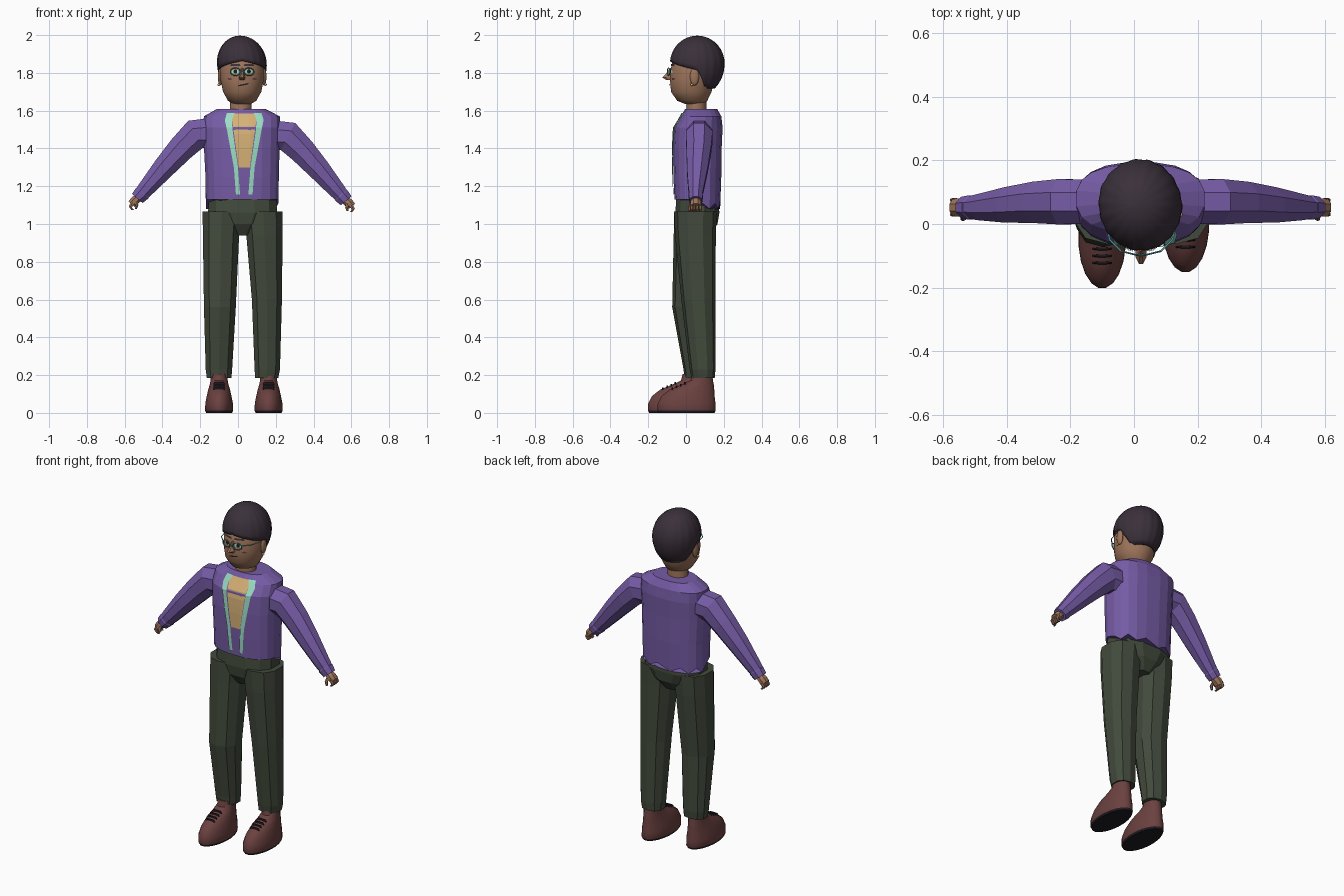
import bpy, bmesh, math
from mathutils import Vector
from mathutils.bvhtree import BVHTree

if "Cube" in bpy.data.objects:
    bpy.data.objects.remove(bpy.data.objects["Cube"])


def material(name, *rgb):
    lin = [((c / 255 + 0.055) / 1.055) ** 2.4 for c in rgb] + [1]
    m = bpy.data.materials.new(name)
    m.use_nodes = True
    m.diffuse_color = lin
    bsdf = m.node_tree.nodes["Principled BSDF"]
    bsdf.inputs["Base Color"].default_value = lin
    bsdf.inputs["Roughness"].default_value = 0.8
    return m


SKIN = material("brown skin", 158, 117, 91)
HAIR = material("dark hair", 58, 48, 58)
PURPLE = material("purple knit", 118, 92, 166)
PANTS = material("dark olive cloth", 66, 74, 60)
SHOE = material("brown leather", 106, 65, 63)
DARK = material("near black", 30, 26, 32)
MINT = material("mint trim", 155, 222, 196)
TAN = material("tan shirt", 214, 177, 118)
TEAL = material("teal frame", 75, 150, 155)
GOLD = material("gold", 225, 190, 120)


def finish(name, bm, mats, smooth=False):
    bmesh.ops.recalc_face_normals(bm, faces=bm.faces)
    me = bpy.data.meshes.new(name)
    tree = BVHTree.FromBMesh(bm)
    bm.to_mesh(me)
    bm.free()
    ob = bpy.data.objects.new(name, me)
    bpy.context.collection.objects.link(ob)
    for m in mats:
        me.materials.append(m)
    if smooth:
        bpy.ops.object.select_all(action="DESELECT")
        ob.select_set(True)
        bpy.context.view_layer.objects.active = ob
        bpy.ops.object.shade_smooth_by_angle(angle=math.radians(40))
    return ob, tree


def skin_rings(bm, loops, caps=True):
    n = len(loops[0])
    for lo, hi in zip(loops, loops[1:]):
        for i in range(n):
            bm.faces.new((lo[i], lo[(i + 1) % n], hi[(i + 1) % n], hi[i]))
    if caps:
        bm.faces.new(loops[0])
        bm.faces.new(loops[-1])


def loft(name, rings, mats, n=12, p=1.0, s=1, smooth=False, edit=None):
    """Rings are x, y, z, half width, half depth and an optional tilt in degrees."""
    bm = bmesh.new()
    loops = []
    for x, y, z, a, b, *tilt in rings:
        t = math.radians(tilt[0]) if tilt else 0
        u = Vector((s * math.cos(t), 0, math.sin(t)))
        loop = []
        for i in range(n):
            w = 2 * math.pi * (i + 0.5) / n
            c, d = math.cos(w), math.sin(w)
            c, d = math.copysign(abs(c) ** p, c), math.copysign(abs(d) ** p, d)
            loop.append(bm.verts.new(Vector((x, y, z)) + u * a * c + Vector((0, b * d, 0))))
        loops.append(loop)
    skin_rings(bm, loops)
    if edit:
        edit(bm, loops)
    return finish(name, bm, mats, smooth)


def patch(name, tree, rows, mat, slope=0.0, cols=6, sub=5, lift=0.004):
    """Thin painted shape laid on the front of a surface; rows are z, left x, right x."""
    bm = bmesh.new()
    grid = []
    steps = [(r, q, k / sub) for r, q in zip(rows, rows[1:]) for k in range(sub)]
    for r, q, t in steps + [(rows[-1], rows[-1], 0)]:
        z, x0, x1 = (a + (b - a) * t for a, b in zip(r, q))
        line = []
        for j in range(cols + 1):
            x = x0 + (x1 - x0) * j / cols
            zz = z + slope * (x - rows[0][1])
            hit = tree.ray_cast(Vector((x, -1, zz)), Vector((0, 1, 0)))[0]
            line.append(bm.verts.new((x, hit.y - lift, zz)))
        grid.append(line)
    for a, b in zip(grid, grid[1:]):
        for j in range(cols):
            bm.faces.new((a[j], a[j + 1], b[j + 1], b[j]))
    return finish(name, bm, [mat])


def disc_rows(x, z, rx, rz):
    return [(z + rz * math.cos(a), x - rx * math.sin(a), x + rx * math.sin(a))
            for a in (math.pi * (0.04 + 0.92 * k / 8) for k in range(9))]


def ball(name, loc, size, mat):
    bm = bmesh.new()
    bmesh.ops.create_uvsphere(bm, u_segments=14, v_segments=8, radius=1)
    for v in bm.verts:
        v.co = Vector(loc) + v.co * Vector(size)
    finish(name, bm, [mat], True)


# Jacket body with a ragged hem that hangs lower at the back
def ragged_hem(bm, loops):
    for i, v in enumerate(loops[0]):
        if v.co.y > 0.07:
            v.co.z -= 0.05 if i % 2 else 0.02


torso_rings = [(.022, .06, 1.13, .194, .122), (.022, .06, 1.25, .196, .128),
               (.02, .06, 1.40, .202, .13), (.02, .065, 1.51, .205, .13),
               (.02, .08, 1.57, .203, .108), (.017, .08, 1.61, .128, .085)]
torso, torso_tree = loft("jacket_body", torso_rings, [PURPLE], n=20, p=0.8, edit=ragged_hem)

# Shirt front and jacket trim
MID = .033
patch("shirt_front", torso_tree,
      [(1.585, MID - .07, MID + .07), (1.52, MID - .06, MID + .06), (1.30, MID - .03, MID + .03)], TAN, lift=.003)
trim = [(1.588, .05, .092), (1.55, .066, .103), (1.50, .062, .092), (1.30, .033, .055), (1.155, .022, .044)]
for side, s in (("left", 1), ("right", -1)):
    patch(side + "_trim", torso_tree, [(z, MID + s * a, MID + s * b) for z, a, b in trim], MINT, lift=.006)

# Arms, cuffs and hands
for side, s, dz in (("left", 1, -.012), ("right", -1, 0)):
    def at(dx, y, z, *rest):
        return (.02 + s * dx, y, z + dz, *rest)
    loft(side + "_sleeve", [at(.16, .07, 1.48, .088, .075, 90), at(.245, .07, 1.475, .088, .077, 62),
                            at(.32, .068, 1.40, .076, .07, 42), at(.41, .06, 1.30, .064, .06, 40),
                            at(.50, .053, 1.195, .049, .044, 40), at(.535, .052, 1.155, .042, .036, 40)],
         [PURPLE], n=8, s=s)
    loft(side + "_cuff", [at(.52, .052, 1.17, .04, .036, 40), at(.528, .052, 1.162, .046, .041, 40),
                          at(.553, .052, 1.135, .04, .036, 40)], [PURPLE], n=8, s=s)
    loft(side + "_palm", [at(.54, .052, 1.145, .024, .022, 40), at(.565, .052, 1.125, .026, .03, 40),
                          at(.583, .052, 1.105, .024, .03, 40)], [SKIN], n=8, s=s)
    for k in range(4):
        y = .03 + .015 * k
        loft(f"{side}_finger_{k + 1}", [at(.578, y, 1.115, .011, .007, 40), at(.59, y, 1.09, .01, .007, 15),
                                        at(.578, y, 1.075, .008, .006, 0)], [SKIN], n=6, s=s)
    loft(side + "_thumb", [at(.56, .03, 1.12, .01, .01), at(.555, .018, 1.10, .009, .008),
                           at(.56, .016, 1.08, .006, .006)], [SKIN], n=6, s=s)

# Trousers
loft("trouser_seat", [(.022, .06, .94, .05, .07), (.024, .06, 1.0, .13, .11), (.024, .06, 1.06, .187, .12),
                      (.024, .06, 1.14, .185, .114)], [PANTS], n=12, p=0.8)
legs = {"left": [(.152, .09, .185, .064, .062), (.155, .088, .23, .07, .068), (.153, .065, .6, .083, .09),
                 (.14, .05, .94, .1, .108), (.134, .05, 1.065, .107, .113)],
        "right": [(-.1, .05, .185, .068, .058), (-.101, .05, .23, .073, .063), (-.096, .02, .56, .088, .093),
                  (-.09, .045, .94, .1, .11), (-.085, .05, 1.065, .107, .113)]}
for side, rings in legs.items():
    loft(side + "_trouser_leg", rings, [PANTS], n=10, p=0.85)


# Shoes with dark soles and laces
def dark_bottom(bm, loops):
    bm.faces.ensure_lookup_table()
    for f in bm.faces:
        if f.calc_center_median().z < .012:
            f.material_index = 1


for side, x, y in (("left", .162, .003), ("right", -.1, -.047)):
    profile = [(0, 0, .07, .15), (0, .012, .075, .156), (0, .05, .074, .155), (.008, .09, .066, .142),
               (.03, .125, .058, .118), (.06, .15, .05, .085), (.08, .172, .046, .06), (.083, .205, .045, .055)]
    shoe, tree = loft(side + "_shoe", [(x, y + dy, z, a, b) for dy, z, a, b in profile], [SHOE, DARK],
                      n=20, smooth=True, edit=dark_bottom)
    for k in range(4):
        ly = y - .075 + .022 * k
        z = tree.ray_cast(Vector((x, ly, 1)), Vector((0, 0, -1)))[0].z
        loft(f"{side}_lace_{k + 1}", [(x, ly, z - .008, .034, .006), (x, ly, z + .006, .026, .004)], [DARK], n=8)

# Neck and head
loft("neck", [(.014, .055, 1.59, .06, .054), (.016, .055, 1.67, .058, .052)], [SKIN], n=14, smooth=True)
HX = .022
head_rings = [(.045, 1.635, .045, .048), (.033, 1.652, .075, .08), (.028, 1.70, .102, .108), (.033, 1.76, .114, .118),
              (.04, 1.82, .117, .122), (.05, 1.88, .108, .116), (.06, 1.94, .07, .075)]
head, face = loft("head", [(HX, *r) for r in head_rings], [SKIN], n=28, smooth=True)
loft("nose", [(HX, -.078, 1.825, .006, .008), (HX, -.088, 1.795, .011, .02), (HX, -.09, 1.775, .018, .038),
              (HX, -.085, 1.762, .014, .02)], [SKIN], n=8)

# Face details
patch("mouth", face, [(1.735, HX - .022, HX + .035), (1.728, HX - .018, HX + .03)], DARK, slope=.2, sub=2)
for side, s in (("left", 1), ("right", -1)):
    ex = HX + s * .036
    patch(side + "_eye", face, disc_rows(ex, 1.807, .022, .012), MINT, sub=1)
    patch(side + "_pupil", face, disc_rows(ex, 1.807, .01, .011), DARK, sub=1, lift=.007)
    patch(side + "_brow", face, [(1.846, ex - .024, ex + .024), (1.836, ex - .028, ex + .028)], HAIR, sub=2)
    patch(side + "_cheek_mark", face, disc_rows(HX + s * .066, 1.768, .012, .005), SHOE, sub=1)
    ball(side + "_ear", (HX + s * .116, .045, 1.78), (.013, .024, .047), SKIN)
    ball(side + "_earring", (HX + s * .124, .03, 1.738), (.007, .007, .007), GOLD)
    bpy.ops.mesh.primitive_torus_add(location=(ex, -.092, 1.806), rotation=(math.pi / 2, 0, s * .25),
                                     major_radius=.027, minor_radius=.003, major_segments=20, minor_segments=6)
    rim = bpy.context.object
    rim.name = side + "_glasses_rim"
    rim.scale.y = .75
    rim.data.materials.append(TEAL)
    loft(side + "_glasses_arm", [(HX + s * .062, -.086, 1.815, .003, .003), (HX + s * .098, -.05, 1.815, .003, .003),
                                 (HX + s * .12, .04, 1.815, .003, .003)], [TEAL], n=6)
loft("glasses_bridge", [(HX - .01, -.098, 1.81, .003, .003, 90), (HX + .01, -.098, 1.81, .003, .003, 90)], [TEAL], n=6)

# Hair cap: ridges fan out from the crown, short at the brow and long at the nape
bm = bmesh.new()
COLS, ROWS = 72, 12
loops = []
for r in range(ROWS + 1):
    loop = []
    for i in range(COLS):
        a = 2 * math.pi * i / COLS
        turn = math.degrees(min(a, 2 * math.pi - a))
        back = min(max((turn - 92) / 22, 0), 1)
        edge = 84 + .2 * min(turn, 92) + 38 * back
        phi = math.radians(2 + (edge - 2) * r / ROWS)
        ridge = 1 + .028 * abs(math.sin(9 * a + .5)) - .012
        c = math.cos(phi)
        out = math.sin(phi) * ridge
        loop.append(bm.verts.new((HX + .13 * out * math.sin(a) - .012 * (1 - r / ROWS),
                                  .06 - .143 * out * math.cos(a),
                                  1.85 + c * (.147 if c > 0 else .172))))
    loops.append(loop)
skin_rings(bm, loops, caps=False)
bm.faces.new(loops[0])
hair, _ = finish("hair", bm, [HAIR], True)
thick = hair.modifiers.new("thickness", "SOLIDIFY")
thick.thickness = .018
thick.offset = -1
